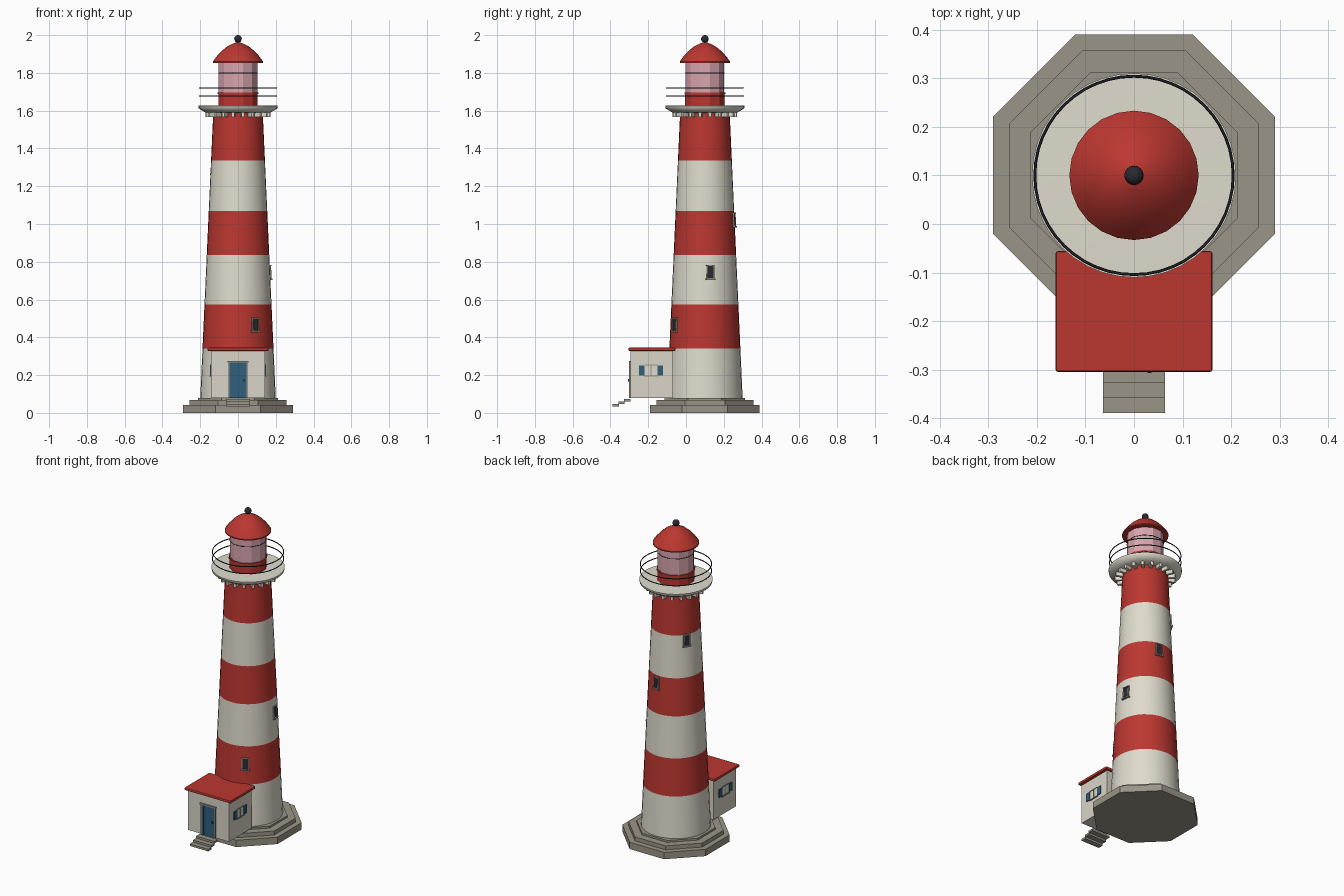
import bpy, bmesh, math
from mathutils import Matrix, Vector

if "Cube" in bpy.data.objects:
    bpy.data.objects.remove(bpy.data.objects["Cube"])

CY = 0.1  # tower axis is at x=0, y=CY


def mat(name, rgb):
    m = bpy.data.materials.new(name)
    m.diffuse_color = (*rgb, 1)
    m.use_nodes = True
    m.node_tree.nodes["Principled BSDF"].inputs["Base Color"].default_value = m.diffuse_color
    return m


RED = mat("red paint", (0.50, 0.038, 0.03))
CREAM = mat("cream paint", (0.74, 0.71, 0.61))
WALL = mat("house plaster", (0.70, 0.66, 0.57))
STONE = mat("stone", (0.33, 0.30, 0.245))
DARK = mat("dark metal", (0.022, 0.023, 0.03))
BLUE = mat("blue wood", (0.028, 0.115, 0.20))
PINK = mat("lantern glass", (0.70, 0.38, 0.43))


def finish(name, bm, mats, smooth=None):
    bmesh.ops.recalc_face_normals(bm, faces=bm.faces)
    me = bpy.data.meshes.new(name)
    bm.to_mesh(me)
    bm.free()
    for m in mats:
        me.materials.append(m)
    ob = bpy.data.objects.new(name, me)
    bpy.context.collection.objects.link(ob)
    if smooth:
        bpy.ops.object.select_all(action='DESELECT')
        ob.select_set(True)
        bpy.context.view_layer.objects.active = ob
        bpy.ops.object.shade_smooth_by_angle(angle=math.radians(smooth))
    return ob


def lathe(name, profile, n, mats, smooth=None, rule=None, turn=0.0):
    """Revolve (radius, z) points about the tower axis, capping both ends."""
    bm = bmesh.new()
    rings = []
    for r, z in profile:
        rings.append([bm.verts.new((r * math.cos(turn + 2 * math.pi * i / n),
                                    CY + r * math.sin(turn + 2 * math.pi * i / n), z))
                      for i in range(n)])
    for k in range(len(rings) - 1):
        for i in range(n):
            j = (i + 1) % n
            f = bm.faces.new((rings[k][i], rings[k][j], rings[k + 1][j], rings[k + 1][i]))
            if rule:
                f.material_index = rule(k)
    bm.faces.new(rings[0])
    bm.faces.new(rings[-1])
    return finish(name, bm, mats, smooth)


def add_box(bm, x0, x1, y0, y1, z0, z1, index=0, m=Matrix()):
    c = Vector(((x0 + x1) / 2, (y0 + y1) / 2, (z0 + z1) / 2))
    s = Matrix.Diagonal((x1 - x0, y1 - y0, z1 - z0, 1))
    vs = bmesh.ops.create_cube(bm, size=1, matrix=m @ Matrix.Translation(c) @ s)['verts']
    for f in {f for v in vs for f in v.link_faces}:
        f.material_index = index


def boxes(name, items, mats, m=Matrix()):
    bm = bmesh.new()
    for it in items:
        add_box(bm, *it, m=m)
    return finish(name, bm, mats)


def ring(name, r, z, thick, m, n=48):
    bpy.ops.mesh.primitive_torus_add(location=(0, CY, z), major_radius=r, minor_radius=thick,
                                     major_segments=n, minor_segments=6)
    ob = bpy.context.object
    ob.name = name
    ob.data.materials.append(m)
    return ob


# octagonal stepped plinth
for i, (a, z0, z1) in enumerate([(0.29, 0, 0.043), (0.257, 0.043, 0.068), (0.213, 0.068, 0.08)]):
    R = a / math.cos(math.pi / 8)
    lathe(f"plinth_step_{i + 1}", [(R, z0), (R, z1)], 8, [STONE], turn=math.pi / 8)


# striped tapering tower
def radius(z):
    return 0.2 - (z - 0.075) * 0.068 / 1.495


bands = [0.075, 0.34, 0.575, 0.835, 1.07, 1.335, 1.59]
lathe("tower", [(radius(z), z) for z in bands], 32, [CREAM, RED], 30, lambda k: k % 2)

# gallery deck, brackets and rails
lathe("gallery_deck", [(0.12, 1.588), (0.172, 1.59), (0.208, 1.612), (0.21, 1.626), (0.1, 1.628)],
      40, [CREAM], 80)
bm = bmesh.new()
for i in range(20):
    m = Matrix.Translation((0, CY, 0)) @ Matrix.Rotation(2 * math.pi * (i + 0.5) / 20, 4, 'Z')
    add_box(bm, 0.12, 0.172, -0.008, 0.008, 1.567, 1.6, 0, m)
finish("gallery_brackets", bm, [CREAM])
ring("lower_rail", 0.204, 1.677, 0.003, DARK)
ring("upper_rail", 0.204, 1.721, 0.003, DARK)

# lantern room
lathe("lantern_base", [(0.108, 1.62), (0.108, 1.688), (0.112, 1.688), (0.112, 1.697)], 12, [RED],
      turn=math.pi / 12)
lathe("lantern_glass", [(0.106, 1.695), (0.106, 1.858)], 12, [PINK], turn=math.pi / 12)
bar = ring("lantern_bar", 0.106, 1.8, 0.0025, DARK, 12)
bar.rotation_euler.z = math.pi / 12

# domed roof with ball on top
lathe("lantern_roof", [(0.1, 1.853), (0.133, 1.853), (0.133, 1.86), (0.115, 1.885), (0.09, 1.913),
                       (0.06, 1.938), (0.03, 1.954), (0.006, 1.963)], 24, [RED], 35)
bpy.ops.mesh.primitive_uv_sphere_add(segments=16, ring_count=10, radius=0.02, location=(0, CY, 1.98))
ball = bpy.context.object
ball.name = "roof_ball"
ball.data.materials.append(DARK)
bpy.ops.object.shade_smooth()

# tower windows climbing in a spiral
for i in range(4):
    z = 0.467 + 0.278 * i
    m = (Matrix.Translation((0, CY, z)) @ Matrix.Rotation(math.radians(30 + 70 * i), 4, 'Z')
         @ Matrix.Translation((0, -radius(z), 0)) @ Matrix.Rotation(-0.045, 4, 'X'))
    boxes(f"tower_window_{i + 1}", [
        (-0.016, 0.016, -0.003, 0.02, -0.032, 0.032, 0),
        (-0.021, -0.016, -0.006, 0.02, -0.034, 0.034, 1),
        (0.016, 0.021, -0.006, 0.02, -0.034, 0.034, 1),
        (-0.022, 0.022, -0.007, 0.02, 0.032, 0.038, 1),
        (-0.026, 0.026, -0.01, 0.02, -0.041, -0.033, 1)], [DARK, STONE], m)

# entrance house with flat roof
boxes("house_walls", [(-0.143, 0.143, -0.295, -0.068, 0.079, 0.332)], [WALL])
roof = boxes("house_roof", [(-0.161, 0.161, -0.304, -0.056, 0.328, 0.345)], [RED])
bev = roof.modifiers.new("soft_edge", 'BEVEL')
bev.width, bev.segments = 0.004, 2

# plank door with frame and handle
planks = [(-0.045 + 0.018 * i, -0.0285 + 0.018 * i, -0.301, -0.29, 0.08, 0.266, 0) for i in range(5)]
boxes("door", planks + [
    (-0.045, 0.045, -0.2985, -0.29, 0.08, 0.266, 0),
    (-0.052, -0.045, -0.302, -0.29, 0.08, 0.268, 1),
    (0.045, 0.052, -0.302, -0.29, 0.08, 0.268, 1),
    (-0.056, 0.056, -0.303, -0.29, 0.266, 0.275, 1),
    (0.028, 0.036, -0.306, -0.29, 0.165, 0.18, 2)], [BLUE, STONE, DARK])

# shuttered windows on both house sides
for s, side in ((1, "right"), (-1, "left")):
    def plate(d, y0, y1, z0, z1, idx):
        xs = sorted((s * 0.138, s * (0.143 + d)))
        return (*xs, y0, y1, z0, z1, idx)
    boxes(f"house_window_{side}", [
        plate(0.003, -0.218, -0.152, 0.198, 0.25, 0),
        plate(0.005, -0.187, -0.183, 0.198, 0.25, 1),
        plate(0.005, -0.218, -0.152, 0.25, 0.255, 1),
        plate(0.007, -0.222, -0.148, 0.193, 0.199, 1),
        plate(0.006, -0.249, -0.219, 0.199, 0.25, 2),
        plate(0.006, -0.151, -0.121, 0.199, 0.25, 2)], [CREAM, STONE, BLUE])

# door steps
boxes("door_steps", [(-0.064, 0.064, -0.327 - 0.031 * i, -0.294 - 0.031 * i,
                      0.06 - 0.013 * i, 0.073 - 0.013 * i) for i in range(3)], [STONE])
